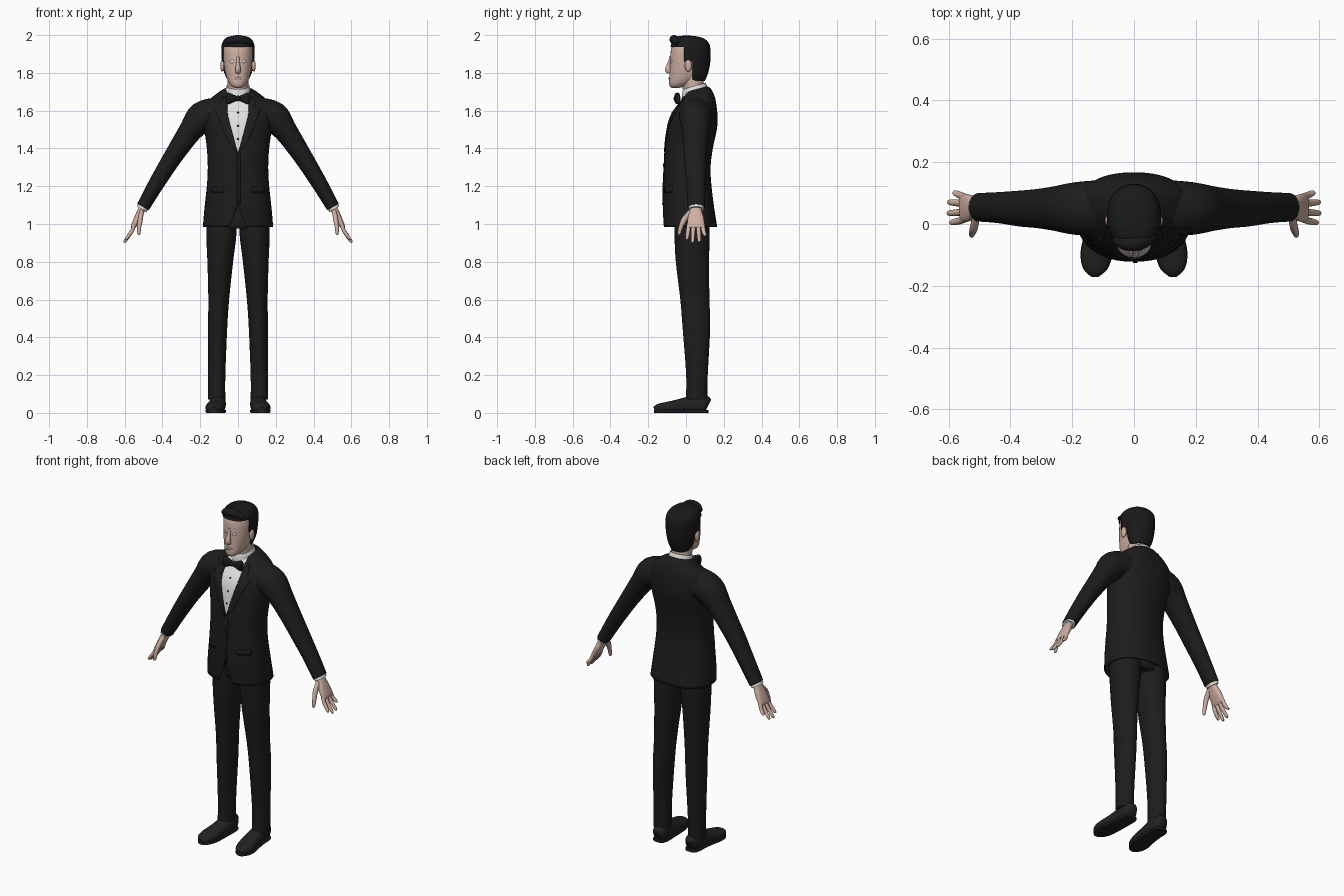
import bpy, bmesh, math
from mathutils import Vector
from mathutils.bvhtree import BVHTree

cube = bpy.data.objects.get("Cube")
if cube:
    bpy.data.objects.remove(cube)


def material(name, r, g, b):
    m = bpy.data.materials.new(name)
    m.use_nodes = True
    m.diffuse_color = (r, g, b, 1)
    shader = next(n for n in m.node_tree.nodes if n.type == 'BSDF_PRINCIPLED')
    shader.inputs["Base Color"].default_value = (r, g, b, 1)
    shader.inputs["Roughness"].default_value = 0.7
    return m


SUIT = material("suit black", .012, .012, .012)
HAIR = material("hair black", .01, .01, .01)
SHOE = material("shoe black", .016, .016, .017)
SKIN = material("skin", .62, .43, .36)
LIP = material("lip", .5, .31, .27)
WHITE = material("shirt white", .76, .76, .75)


def finish(name, bm, mats, mirror=False, thick=0):
    """Turn a bmesh into a smooth object, optionally thickened and mirrored."""
    mesh = bpy.data.meshes.new(name)
    bm.to_mesh(mesh)
    bm.free()
    ob = bpy.data.objects.new(name, mesh)
    bpy.context.collection.objects.link(ob)
    for m in mats:
        mesh.materials.append(m)
    bpy.ops.object.select_all(action='DESELECT')
    ob.select_set(True)
    bpy.context.view_layer.objects.active = ob
    bpy.ops.object.shade_smooth_by_angle(angle=math.radians(50))
    if thick:
        mod = ob.modifiers.new("thickness", 'SOLIDIFY')
        mod.thickness = thick
        mod.offset = -1
    if mirror:
        ob.modifiers.new("mirror", 'MIRROR').use_clip = False
    return ob


def smooth_rows(rows, steps):
    """Catmull-Rom interpolation between section rows."""
    out = []
    for i in range(len(rows) - 1):
        a, b, c, d = (rows[min(max(i + k, 0), len(rows) - 1)] for k in (-1, 0, 1, 2))
        for s in range(steps):
            t = s / steps
            out.append([q + t / 2 * (r - p + t * (2 * p - 5 * q + 4 * r - w
                        + t * (3 * (q - r) + w - p))) for p, q, r, w in zip(a, b, c, d)])
    return out + [list(rows[-1])]


def loft(rows, axis=None, ref=(0, 1, 0), sides=32, power=2, steps=4, caps=True):
    """Skin rounded sections; each row is x, y, z and two radii."""
    rows = smooth_rows(rows, steps)
    bm = bmesh.new()
    rings = []
    for i, (x, y, z, ru, rv) in enumerate(rows):
        before, after = rows[max(i - 1, 0)], rows[min(i + 1, len(rows) - 1)]
        t = Vector(axis) if axis else (Vector(after[:3]) - Vector(before[:3])).normalized()
        v = Vector(ref)
        v = (v - t * v.dot(t)).normalized()
        u = v.cross(t)
        ring = []
        for k in range(sides):
            c, s = math.cos(k * math.tau / sides), math.sin(k * math.tau / sides)
            c, s = (math.copysign(abs(w) ** (2 / power), w) for w in (c, s))
            ring.append(bm.verts.new(Vector((x, y, z)) + u * c * ru + v * s * rv))
        rings.append(ring)
    for a, b in zip(rings, rings[1:]):
        for k in range(sides):
            n = (k + 1) % sides
            bm.faces.new((a[k], a[n], b[n], b[k]))
    if caps:
        bm.faces.new(rings[0][::-1])
        bm.faces.new(rings[-1])
    bmesh.ops.recalc_face_normals(bm, faces=bm.faces)
    return bm


def upright(sections, **kw):
    """Loft of level sections given as height, half width, front y, back y."""
    return loft([(0, (f + b) / 2, z, w, (b - f) / 2) for z, w, f, b in sections],
                axis=(0, 0, 1), **kw)


def tube(name, rows, mat, mirror=True, **kw):
    return finish(name, loft(rows, **kw), [mat], mirror)


def cut(bm, point, normal):
    geom = bm.verts[:] + bm.edges[:] + bm.faces[:]
    bmesh.ops.bisect_plane(bm, geom=geom, plane_co=point, plane_no=normal)


def front_y(tree, x, z):
    hit = tree.ray_cast(Vector((x, -1, z)), Vector((0, 1, 0)))[0]
    return hit.y if hit else 0


def plate(name, rows, mat, tree, mirror=True, lift=.006):
    """Thin strip laid on the front of a body; rows are z, inner x, outer x."""
    bm = bmesh.new()
    grid = []
    for z, xi, xo in rows:
        xs = [xi + (xo - xi) * k / 6 for k in range(7)]
        grid.append([bm.verts.new((x, front_y(tree, x, z) - lift, z)) for x in xs])
    for a, b in zip(grid, grid[1:]):
        for k in range(6):
            bm.faces.new((a[k], a[k + 1], b[k + 1], b[k]))
    return finish(name, bm, [mat], mirror, lift)


def ball(name, centre, size, mat, mirror=False):
    bm = bmesh.new()
    bmesh.ops.create_uvsphere(bm, u_segments=20, v_segments=12, radius=1)
    for v in bm.verts:
        v.co = Vector(centre) + Vector(a * b for a, b in zip(v.co, size))
    return finish(name, bm, [mat], mirror)


# Jacket body with shirt opening and cutaway hem
body = upright([(.985, .186, -.12, .165), (1.08, .178, -.122, .15), (1.2, .165, -.12, .135),
                (1.3, .16, -.115, .13), (1.4, .165, -.11, .142), (1.5, .178, -.1, .163),
                (1.57, .187, -.082, .167), (1.63, .178, -.048, .16), (1.67, .135, -.024, .148),
                (1.7, .092, -.01, .13), (1.712, .068, 0, .115)],
               sides=48, power=2.3, caps=False)
for v in body.verts:
    if v.co.z > 1.6:
        v.co.z += (v.co.y - .05) * 2.2 * (v.co.z - 1.6)
tree = BVHTree.FromBMesh(body)
for side in (-1, 1):
    cut(body, (0, 0, 1.375), (.2 * side, 0, -.055))
    cut(body, (.057 * side, 0, 0), (1, 0, 0))
    cut(body, (0, 0, 1.1), (side, 0, .4))
hem = []
for f in body.faces:
    c = f.calc_center_median()
    if c.y < .03:
        if abs(c.x) < min(.057, (c.z - 1.375) * .275):
            f.material_index = 1
        if abs(c.x) < (1.1 - c.z) * .4:
            hem.append(f)
bmesh.ops.delete(body, geom=hem, context='FACES')
finish("jacket_body", body, [SUIT, WHITE], thick=.008)

# Lapels, pocket flaps, front edge, buttons
plate("lapel", [(1.38, .001, .006), (1.42, .014, .04), (1.46, .024, .062), (1.53, .043, .09),
                (1.57, .053, .107), (1.605, .057, .12), (1.608, .057, .095),
                (1.64, .057, .092), (1.675, .057, .08)], SUIT, tree)
plate("pocket_flap", [(1.165, .075, .14), (1.195, .075, .14)], SUIT, tree, lift=.003)
plate("front_edge", [(1.1 + .055 * k, -.004, .012) for k in range(6)], SUIT, tree, False, .004)
ball("jacket_button", (.006, front_y(tree, 0, 1.31) - .004, 1.31), (.009, .004, .009), SHOE)
for z in (1.45, 1.52, 1.59):
    ball("shirt_stud", (0, front_y(tree, 0, z), z), (.005, .004, .005), SHOE)

# Sleeves and shirt cuffs
tube("sleeve", [(.11, .052, 1.585, .085, .09), (.19, .05, 1.562, .085, .085),
                (.25, .05, 1.495, .063, .073), (.315, .05, 1.4, .053, .063),
                (.37, .05, 1.315, .047, .058), (.44, .053, 1.2, .041, .05),
                (.503, .054, 1.09, .035, .046)], SUIT)
tube("shirt_cuff", [(.49, .054, 1.112, .03, .041), (.51, .054, 1.078, .03, .041)], WHITE)

# Hands
tube("palm", [(.497, .053, 1.1, .02, .028), (.514, .052, 1.068, .019, .032),
              (.532, .052, 1.03, .018, .043), (.552, .052, .99, .014, .046),
              (.558, .052, .978, .008, .04)], SKIN, power=2.5, sides=20)
for name, base, tip, end in (("index", .016, .005, .916), ("middle", .04, .035, .902),
                             ("ring", .064, .07, .905), ("little", .087, .1, .935)):
    x = .557 + (.975 - end) * .55
    tube(name + "_finger", [(.548, base, .998, .01, .012), (.563, (base + tip) / 2, .96, .01, .0115),
                            (x, tip, end + .008, .008, .009), (x + .003, tip, end, .003, .003)],
         SKIN, sides=12)
tube("thumb", [(.51, .028, 1.065, .012, .016), (.517, -.008, 1.025, .013, .016),
               (.523, -.027, .985, .011, .012), (.525, -.036, .95, .008, .009),
               (.525, -.038, .942, .003, .003)], SKIN, sides=12)

# Trousers
tube("trouser_leg", [(.113, .056, .07, .046, .057), (.113, .058, .2, .046, .057),
                     (.108, .055, .45, .051, .073), (.102, .047, .6, .055, .077),
                     (.094, .034, .8, .068, .088), (.088, .032, .95, .08, .093),
                     (.085, .03, 1.1, .078, .09)], SUIT, axis=(0, 0, 1))
finish("trouser_seat", upright([(.975, .1, -.04, .1), (1, .15, -.055, .12),
                                (1.2, .14, -.06, .11)]), [SUIT])

# Shoes and soles
shoe = [(.106, .118, .04, .018, .03), (.106, .108, .044, .034, .044), (.107, .08, .048, .042, .048),
        (.108, .03, .045, .043, .045), (.114, -.04, .036, .047, .036), (.122, -.1, .029, .05, .029),
        (.126, -.145, .024, .038, .024), (.127, -.168, .018, .014, .014)]
tube("shoe", shoe, SHOE, ref=(0, 0, 1), power=2.4)
tube("sole", [(x, y, .008, w * 1.03, .008) for x, y, z, w, h in shoe], SHOE,
     ref=(0, 0, 1), power=6)

# Neck, shirt collar and bow tie
tube("neck", [(0, .05, 1.66, .058, .06), (0, .04, 1.72, .055, .058), (0, .025, 1.8, .055, .062)],
     SKIN, False, axis=(0, 0, 1))
collar = upright([(1.69, .07, -.022, .118), (1.712, .066, -.02, .112), (1.732, .061, -.016, .104)],
                 caps=False)
for v in collar.verts:
    v.co.z += (v.co.y - .05) * .3
finish("shirt_collar", collar, [WHITE], thick=.006)
tube("bow_wing", [(.004, -.046, 1.665, .012, .01), (.025, -.047, 1.665, .02, .014),
                  (.048, -.046, 1.665, .03, .016), (.06, -.044, 1.665, .027, .012)], HAIR, power=2.6)
ball("bow_knot", (0, -.052, 1.665), (.014, .014, .015), HAIR)

# Head and facial features
head = upright([(1.72, .014, -.075, -.04), (1.73, .034, -.086, 0), (1.75, .05, -.09, .04),
                (1.78, .062, -.088, .075), (1.82, .071, -.086, .09), (1.87, .077, -.084, .105),
                (1.92, .078, -.08, .11), (1.96, .07, -.066, .1), (1.985, .05, -.04, .07)], power=2.2)
face = BVHTree.FromBMesh(head)
finish("head", head, [SKIN])
tube("nose", [(0, -.078, 1.888, .007, .008), (0, -.086, 1.85, .01, .012),
              (0, -.094, 1.818, .015, .017), (0, -.086, 1.802, .013, .012)], SKIN, False, sides=16)
plate("eye", [(1.853, .028, .036), (1.86, .02, .046), (1.867, .027, .038)], WHITE, face, lift=.002)
plate("lips", [(1.764, 0, .01), (1.77, 0, .025), (1.777, 0, .012)], LIP, face, lift=.003)
ball("ear", (.083, .012, 1.838), (.011, .019, .032), SKIN, True)

# Hair shell trimmed around the face and ears
hair = upright([(1.757, .052, 0, .1), (1.8, .073, -.05, .117), (1.85, .083, -.08, .128),
                (1.9, .088, -.084, .13), (1.95, .086, -.08, .125), (1.98, .07, -.066, .098),
                (1.993, .045, -.045, .06), (1.997, .015, -.015, .02)], power=2.2)
for point, normal in (((0, 0, 1.938), (0, 0, 1)), ((0, 0, 1.86), (0, 0, 1)),
                      ((0, -.01, 0), (0, 1, 0)), ((0, .034, 0), (0, 1, 0))):
    cut(hair, point, normal)
bare = []
for f in hair.faces:
    c = f.calc_center_median()
    if c.z < 1.938 and (c.y < -.01 or (c.z < 1.86 and c.y < .034)):
        bare.append(f)
bmesh.ops.delete(hair, geom=bare, context='FACES')
finish("hair", hair, [HAIR], thick=.008)
tube("hair_sweep", [(-.062, -.05, 1.958, .012, .012), (-.03, -.062, 1.973, .022, .022),
                    (.02, -.06, 1.975, .023, .024), (.065, -.04, 1.955, .012, .014)], HAIR, False)
